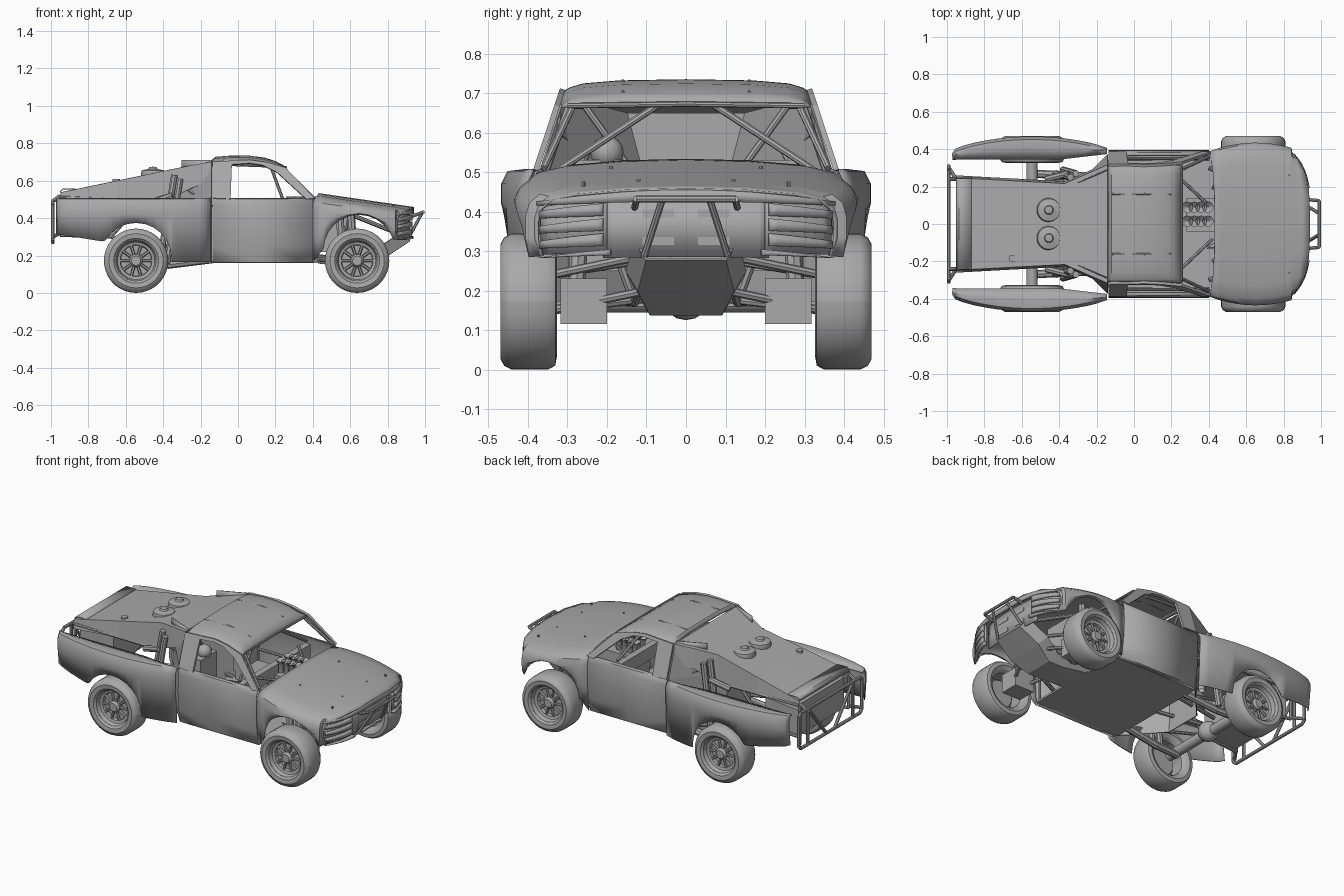
import bpy, bmesh, math
from math import cos, sin, pi, sqrt
from mathutils import Vector, Matrix

if "Cube" in bpy.data.objects:
    bpy.data.objects.remove(bpy.data.objects["Cube"], do_unlink=True)

grey = bpy.data.materials.new("plain grey")
grey.use_nodes = True
colour = (.4, .4, .4, 1)
grey.diffuse_color = colour
grey.node_tree.nodes["Principled BSDF"].inputs["Base Color"].default_value = colour


def finish(name, bm, mirror=False, thickness=0, smooth=True):
    """Turn a bmesh into a named object with optional mirror and thickness."""
    bmesh.ops.recalc_face_normals(bm, faces=bm.faces)
    mesh = bpy.data.meshes.new(name)
    bm.to_mesh(mesh)
    bm.free()
    mesh.materials.append(grey)
    obj = bpy.data.objects.new(name, mesh)
    bpy.context.collection.objects.link(obj)
    if mirror:
        modifier = obj.modifiers.new("mirror", "MIRROR")
        modifier.use_axis = (False, True, False)
    if thickness:
        modifier = obj.modifiers.new("thickness", "SOLIDIFY")
        modifier.thickness = thickness
        modifier.offset = 0
    if smooth:
        bpy.ops.object.select_all(action="DESELECT")
        obj.select_set(True)
        bpy.context.view_layer.objects.active = obj
        bpy.ops.object.shade_smooth_by_angle(angle=math.radians(35))
    return obj


def loft(name, sections, mirror=True, thickness=.006, smooth=True):
    """Skin a row of equal-length point lists."""
    bm = bmesh.new()
    rows = [[bm.verts.new(point) for point in section] for section in sections]
    for first, second in zip(rows, rows[1:]):
        for i in range(len(first) - 1):
            bm.faces.new((first[i], first[i + 1], second[i + 1], second[i]))
    return finish(name, bm, mirror, thickness, smooth)


def rods(name, paths, radius=.01, mirror=True, sides=8):
    """Round tubes along straight-sided paths."""
    bm = bmesh.new()
    for path in paths:
        for start, end in zip(path, path[1:]):
            a, b = Vector(start), Vector(end)
            turn = (b - a).to_track_quat("Z", "Y").to_matrix().to_4x4()
            bmesh.ops.create_cone(bm, cap_ends=True, segments=sides, radius1=radius,
                                  radius2=radius, depth=(b - a).length,
                                  matrix=Matrix.Translation((a + b) / 2) @ turn)
    return finish(name, bm, mirror)


def box(name, low, high, mirror=False):
    bm = bmesh.new()
    low, high = Vector(low), Vector(high)
    size = Matrix.Diagonal((*(high - low), 1))
    bmesh.ops.create_cube(bm, size=1, matrix=Matrix.Translation((low + high) / 2) @ size)
    return finish(name, bm, mirror, smooth=False)


def lathe(name, profile, centre, sideways=False, mirror=True, sides=32):
    """Spin (radius, height) points about z, or about y when sideways."""
    sections = []
    for i in range(sides + 1):
        a = 2 * pi * i / sides
        ring = []
        for r, h in profile:
            offset = (r * cos(a), h, r * sin(a)) if sideways else (r * cos(a), r * sin(a), h)
            ring.append(Vector(centre) + Vector(offset))
        sections.append(ring)
    return loft(name, sections, mirror, 0)


def ball(name, radius, centre):
    half_circle = [(radius * sin(pi * i / 8), -radius * cos(pi * i / 8)) for i in range(9)]
    return lathe(name, half_circle, centre, mirror=False, sides=16)


def bump(t, power=.8):
    return max(0, cos(t * pi / 2)) ** power if abs(t) < 1 else 0


def arch(x, centre, height, radius, floor):
    """Lower panel edge, lifted over a wheel."""
    gap = radius ** 2 - (x - centre) ** 2
    return max(floor, height + sqrt(gap)) if gap > 0 else floor


def arch_columns(centre, radius):
    return [centre - radius * cos(pi * i / 12) * .999 for i in range(13)]


REAR, FRONT = -.545, .637
ARCH = .19
SILL = .165

# Bulging bed sides with wheel arches
columns = [-.97, -.955, -.92, -.86, -.8] + arch_columns(REAR, ARCH) + [-.352, -.3, -.25, -.2, -.145]
sections = []
for x in sorted(columns):
    out = .39 + .075 * bump((x - REAR) / .42, .65) - (.015 if x < -.96 else 0)
    floor = .275 - .16 * (x + .72) if x < REAR else SILL
    low = arch(x, REAR, .185, ARCH, floor)
    inner = .345 + .03 * max(0, (x + .4) / .25)
    sections.append([(x, inner, .49), (x, (inner + out) / 2, .505), (x, out - .015, .5),
                     (x, out, .47), (x, out, .42), (x, out - .012, low)])
loft("bed_side", sections)

# Door skins and sills
sections = [[(x, .365, .506), (x, .38, .5), (x, .39, .47), (x, .392, .36),
             (x, .385, .25), (x, .365, SILL), (x, .33, SILL)] for x in (-.137, .13, .4)]
loft("door_side", sections)

# Hood and front fenders in one shell, rounded at the nose
def hood_section(x, out, low, sweep=0):
    top = .535 - .145 * (x - .4)
    shoulder = max(top - .085, low + .012)
    points = [(0, top), (out * .4, top - .004), (out * .75, top - .015), (out - .035, top - .03),
              (out - .01, top - .05), (out, shoulder), (out, (shoulder + low) / 2), (out - .012, low)]
    return [(x - sweep * (y / out) ** 4, y, z) for y, z in points]


sections = [hood_section(.43, .385, SILL, .03)]
for x in arch_columns(FRONT + .01, ARCH) + [.84]:
    floor = SILL if x < FRONT else .285
    sections.append(hood_section(x, .382 + .05 * bump((x - .65) / .25),
                                 arch(x, FRONT + .01, .23, ARCH, floor)))
for t in (.3, .6, 1):
    sections.append(hood_section(.84 + .1 * t, .385 - .01 * t, .287, .09 * t))
loft("hood_and_fenders", sections)

# Nose: lip, lamp bars, bumper and recessed grille
def nose_strip(name, inside, outside, low, high, forward, thickness=.01):
    rows = []
    for i in range(9):
        y = inside + (outside - inside) * i / 8
        x = .935 - .09 * (y / .375) ** 4 + forward
        drop = .03 * (y / .375) ** 2
        rows.append([(x, y, low - drop / 3), (x, y, high - drop)])
    return loft(name, rows, thickness=thickness)


nose_strip("nose_lip", 0, .375, .425, .455, 0)
nose_strip("lamp_backing", .2, .365, .3, .44, -.012)
nose_strip("grille_panel", 0, .21, .285, .44, -.04)
nose_strip("bumper_edge", .19, .37, .292, .312, 0, .02)
for i in range(3):
    low = .316 + .038 * i
    nose_strip("lamp_bar", .21, .368, low, low + .038, .002, .012)
for height in (.325, .395):
    box("grille_slot", (.893, .03, height - .01), (.902, .11, height + .01), True)

# Roof with a curved front edge
sections = []
for x, z in ((-.137, .71), (-.12, .725), (-.03, .732), (.06, .731), (.14, .721), (.2, .702), (.255, .672)):
    drop = min(.035, z - .665)
    sections.append([(x, 0, z), (x, .17, z - .003), (x, .26, z - drop * .3),
                     (x, .295, z - drop * .6), (x, .315, z - drop)])
loft("roof", sections)

# Side window frames leaning inwards
outer = [(-.137, .505), (-.137, .7), (.06, .71), (.15, .698), (.255, .668), (.41, .505)]
inner = [(-.04, .5), (-.033, .685), (.06, .692), (.13, .682), (.21, .642), (.365, .5)]
loft("window_frame", [[(x, .38 - (z - .505) * .33, z) for x, z in pair]
                      for pair in zip(outer, inner)], thickness=.014, smooth=False)
rods("roof_rib", [[(-.12, .16, .724), (.06, .16, .73), (.2, .16, .7)]], .005)
rods("windscreen_edge", [[(.255, 0, .672), (.255, .3, .668)]], .007)

# Floor and interior
box("floor_plate", (-.16, -.34, .16), (.43, .34, .172))
box("dashboard", (.22, -.34, .4), (.26, .34, .48))
box("seat_base", (-.1, .12, .25), (.12, .28, .32), True)
box("seat_back", (-.12, .12, .3), (-.06, .28, .53), True)
ball("helmet", .042, (-.09, -.2, .55))
rods("roll_cage", [[(.17, .04, .69), (.24, .33, .5)], [(-.11, .28, .7), (-.11, .15, .52)],
                   [(.25, .29, .66), (.4, .36, .51)], [(.24, .25, .5), (.42, .08, .45)],
                   [(-.11, .35, .18), (-.11, .355, .5), (-.11, .29, .69), (.15, .28, .68)],
                   [(-.11, .35, .35), (.4, .35, .35)], [(.4, .35, .18), (.4, .35, .5)]], .009)

# Engine, intake trumpets and front frame
box("engine_block", (.28, -.04, .22), (.6, .14, .44))
for i in range(4):
    for side in (.015, .09):
        lathe("intake_trumpet", [(0, 0), (.014, 0), (.016, .06), (.03, .085), (.014, .07), (0, .06)],
              (.285 + .037 * i, side, .43), mirror=False, sides=12)
rods("front_frame", [[(.42, .2, .18), (.55, .13, .17), (.85, .1, .28)],
                     [(.4, .3, .45), (.6, .22, .42), (.85, .15, .32)],
                     [(.55, .13, .17), (.6, .22, .42)]], .012)

# Rear deck, tapering cab fairing and fins
def deck_half(x):
    return .315 - .1 * (-.14 - x) / .23 if x > -.37 else .215 + .03 * (-.37 - x) / .59


sections = []
for x, top, low in ((-.14, .7, .6), (-.25, .68, .56), (-.37, .655, .5), (-.65, .597, .5), (-.95, .535, .48)):
    half = deck_half(x)
    sections.append([(x, 0, top), (x, half, top), (x, half + .01, low)])
loft("rear_deck", sections, smooth=False)
loft("cab_fairing", [[(-.14, .365, SILL), (-.14, .37, .5), (-.14, .31, .69)],
                     [(-.36, .12, SILL), (-.36, .11, .5), (-.36, .15, .65)],
                     [(-.36, 0, SILL), (-.36, 0, .5), (-.36, 0, .65)]], smooth=False)
loft("fairing_fin", [[(x, deck_half(x) - .025, .66), (x, deck_half(x) - .025, .71)] for x in (-.3, -.14)])
loft("deck_lip", [[(x, 0, z), (x, .243, z)] for x, z in ((-.95, .54), (-.935, .556), (-.87, .555))])
for side in (-.075, .075):
    lathe("deck_cap", [(0, .03), (.02, .028), (.025, .018), (.06, .01), (.065, -.01), (.06, -.03)],
          (-.455, side, .645), mirror=False)
lathe("fuel_filler", [(0, .01), (.02, .01), (.02, -.03)], (-.65, -.185, .6), mirror=False, sides=12)
box("fuel_cell", (-.93, -.22, .31), (-.7, .22, .5))

# Rear tube bumper and bed frame
rods("rear_bumper", [[(-.99, 0, .49), (-.99, .29, .49), (-.99, .31, .47), (-.99, .31, .29),
                      (-.99, .29, .27), (-.99, 0, .27)], [(-.99, .22, .27), (-.99, .22, .49)],
                     [(-.99, .22, .49), (-.99, .04, .27)], [(-.99, .3, .3), (-.95, .24, .32)],
                     [(-.99, .24, .49), (-.95, .24, .52)]], .01)
rods("bed_frame", [[(-.95, .25, .51), (-.4, .22, .49)], [(-.95, .24, .5), (-.95, .24, .31), (-.68, .2, .3)],
                   [(-.14, .3, .46), (-.38, .2, .64)], [(-.68, .2, .3), (-.16, .25, .18)],
                   [(-.38, .2, .64), (-.68, .2, .3)]], .01)

# Front tube bumper and skid plate
rods("front_bumper", [[(.99, 0, .432), (.99, .125, .432), (.93, .13, .41)],
                      [(.985, .06, .43), (.91, .105, .29)]], .009)
loft("front_skid", [[(x, 0, z), (x, half, z), (x - .04, half + .03, z + .05)] for x, half, z in
                    ((.43, .1, .16), (.6, .09, .14), (.7, .09, .14), (.8, .12, .2), (.92, .1, .28))],
     smooth=False)

# Front arms, rear axle, trailing arms and shocks
box("front_arm_plate", (.57, .2, .115), (.7, .318, .23), True)
rods("front_links", [[(x, .1, z), (FRONT, .34, height)] for x, z, height in
                     ((.55, .18, .15), (.74, .2, .15), (.56, .28, .24), (.72, .29, .24))], .011)
rods("front_shock", [[(.56, .28, .18), (.54, .27, .46)], [(.62, .28, .18), (.6, .26, .46)]], .022)
rods("rear_axle", [[(REAR, 0, .175), (REAR, .34, .175)]], .03, sides=14)
ball("differential", .06, (REAR, 0, .185))
rods("trailing_arm", [[(-.14, .25, .18), (-.38, .26, .15), (REAR, .27, .15)]], .022)
rods("upper_link", [[(-.25, .1, .25), (REAR, .05, .25)]], .012)
rods("rear_shock", [[(-.42, .27, .16), (-.34, .25, .63)], [(-.38, .29, .16), (-.31, .27, .61)]], .018)
rods("shock_reservoir", [[(-.47, .24, .48), (-.35, .27, .52)]], .018)

# Wheels: tyre, dished rim, spokes and hub
TYRE = [(.118, .012), (.14, 0), (.162, .004), (.172, .022), (.172, .115),
        (.163, .133), (.145, .143), (.12, .14), (.11, .13), (.105, .03), (.118, .012)]
INSIDE = .327
for label, x in (("rear", REAR), ("front", FRONT)):
    centre = (x, INSIDE, .172)
    lathe(label + "_tyre", TYRE, centre, True, sides=36)
    lathe(label + "_rim", [(.115, .132), (.108, .128), (.1, .105), (.085, .1), (.082, .08), (0, .08)],
          centre, True)
    lathe(label + "_hub", [(.035, .08), (.035, .105), (.025, .118), (0, .118)], centre, True, sides=16)
    spokes = []
    for i in range(10):
        a = 2 * pi * i / 10
        spokes.append([(x + r * cos(a), INSIDE + .095, .172 + r * sin(a)) for r in (.03, .09)])
    rods(label + "_spokes", spokes, .008, sides=6)

# Hood pins
for x, y in ((.56, .19), (.8, .12), (.83, .26)):
    z = .535 - .145 * (x - .4)
    rods("hood_pin", [[(x, y, z - .03), (x, y, z + .004)]], .005)
